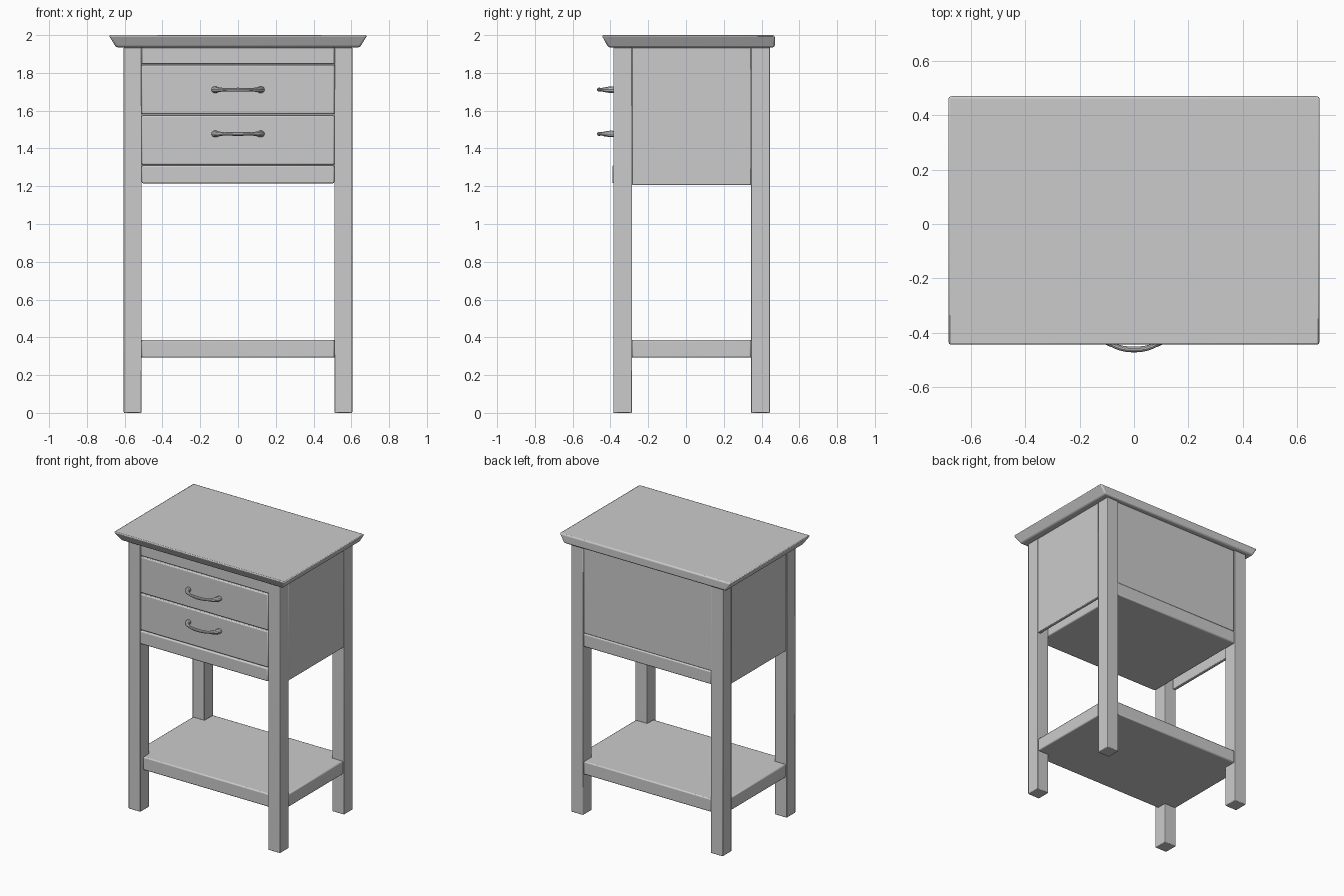
import bpy
import bmesh
from mathutils import Vector

cube = bpy.data.objects.get("Cube")
if cube:
    bpy.data.objects.remove(cube, do_unlink=True)

GREY = (0.6, 0.6, 0.6, 1.0)
paint = bpy.data.materials.new("plain grey")
paint.use_nodes = True
paint.diffuse_color = GREY
paint.node_tree.nodes["Principled BSDF"].inputs["Base Color"].default_value = GREY


def finish(obj, bevel=0.0):
    """Add the material, soft edges and smooth shading."""
    obj.data.materials.append(paint)
    if bevel:
        mod = obj.modifiers.new("soft edges", 'BEVEL')
        mod.width = bevel
        mod.segments = 2
        mod.limit_method = 'ANGLE'
    bpy.ops.object.select_all(action='DESELECT')
    obj.select_set(True)
    bpy.context.view_layer.objects.active = obj
    bpy.ops.object.shade_smooth_by_angle()
    return obj


def from_bmesh(name, bm, bevel):
    bmesh.ops.recalc_face_normals(bm, faces=bm.faces)
    mesh = bpy.data.meshes.new(name)
    bm.to_mesh(mesh)
    bm.free()
    obj = bpy.data.objects.new(name, mesh)
    bpy.context.collection.objects.link(obj)
    return finish(obj, bevel)


def box_bmesh(x, y, z):
    """Box from (low, high) ranges on each axis."""
    bm = bmesh.new()
    bmesh.ops.create_cube(bm, size=1)
    for v in bm.verts:
        v.co = Vector([r[0] if c < 0 else r[1] for c, r in zip(v.co, (x, y, z))])
    return bm


def box(name, x, y, z, bevel=0.004):
    return from_bmesh(name, box_bmesh(x, y, z), bevel)


LEG_IN, LEG_OUT = 0.51, 0.605
FRONT, FRONT_IN = -0.385, -0.285
BACK_IN, BACK = 0.345, 0.445
TOP_UNDER = 1.935

# Table top: front and sides flare outwards, back is straight
bm = box_bmesh((-0.685, 0.685), (-0.447, 0.47), (TOP_UNDER, 2.0))
for v in bm.verts:
    if v.co.z < 1.95:
        v.co.x *= 0.942
        if v.co.y < 0:
            v.co.y += 0.035
from_bmesh("table_top", bm, 0.01)

# Legs and side panels
for side, sign in (("left", 1), ("right", -1)):
    leg_x = sorted((sign * LEG_IN, sign * LEG_OUT))
    box("front_leg_" + side, leg_x, (FRONT, FRONT_IN), (0, TOP_UNDER))
    box("back_leg_" + side, leg_x, (BACK_IN, BACK), (0, TOP_UNDER))
    box("side_panel_" + side, sorted((sign * 0.58, sign * 0.603)),
        (FRONT_IN, BACK_IN), (1.207, TOP_UNDER))

# Cabinet body between the legs
WIDTH = (-LEG_IN, LEG_IN)
box("cabinet_body", WIDTH, (-0.365, 0.42), (1.225, TOP_UNDER), 0)
box("bottom_board", WIDTH, (-0.39, 0.443), (1.215, 1.31), 0.008)
box("back_panel", WIDTH, (0.41, 0.436), (1.31, TOP_UNDER))
box("top_rail", WIDTH, (-0.38, -0.35), (1.848, TOP_UNDER))

# Shelf notched around the legs
SHELF_FRONT, SHELF_BACK, SHELF_X = -0.355, 0.44, 0.6
half = [(LEG_IN, SHELF_FRONT), (LEG_IN, FRONT_IN), (SHELF_X, FRONT_IN),
        (SHELF_X, BACK_IN), (LEG_IN, BACK_IN), (LEG_IN, SHELF_BACK)]
outline = half + [(-x, y) for x, y in reversed(half)]
bm = bmesh.new()
face = bm.faces.new([bm.verts.new((x, y, 0.292)) for x, y in outline])
grown = bmesh.ops.extrude_face_region(bm, geom=[face])["geom"]
bmesh.ops.translate(bm, vec=(0, 0, 0.095),
                    verts=[g for g in grown if isinstance(g, bmesh.types.BMVert)])
from_bmesh("shelf", bm, 0.008)

# Drawer fronts, each with a bowed pull handle that flares at the ends
pull_half = [(0.125, -0.378, 0.017), (0.12, -0.4, 0.018), (0.105, -0.425, 0.014),
             (0.075, -0.445, 0.009), (0.04, -0.457, 0.010)]
pull_path = ([(-x, y, r) for x, y, r in pull_half] + [(0, -0.46, 0.011)]
             + pull_half[::-1])
for place, low, pull_z in (("lower", 1.314, 1.477), ("upper", 1.582, 1.711)):
    box(place + "_drawer", WIDTH, (FRONT, -0.35), (low, low + 0.26), 0.007)

    curve = bpy.data.curves.new(place + "_handle", 'CURVE')
    curve.dimensions = '3D'
    curve.bevel_depth = 1.0
    curve.bevel_resolution = 3
    curve.use_fill_caps = True
    curve.resolution_u = 4
    spline = curve.splines.new('BEZIER')
    spline.bezier_points.add(len(pull_path) - 1)
    for point, (x, y, r) in zip(spline.bezier_points, pull_path):
        point.co = (x, y, pull_z)
        point.radius = r
        point.handle_left_type = point.handle_right_type = 'AUTO'
    obj = bpy.data.objects.new(place + "_handle", curve)
    bpy.context.collection.objects.link(obj)
    bpy.ops.object.select_all(action='DESELECT')
    obj.select_set(True)
    bpy.context.view_layer.objects.active = obj
    bpy.ops.object.convert(target='MESH')
    finish(bpy.context.view_layer.objects.active)
